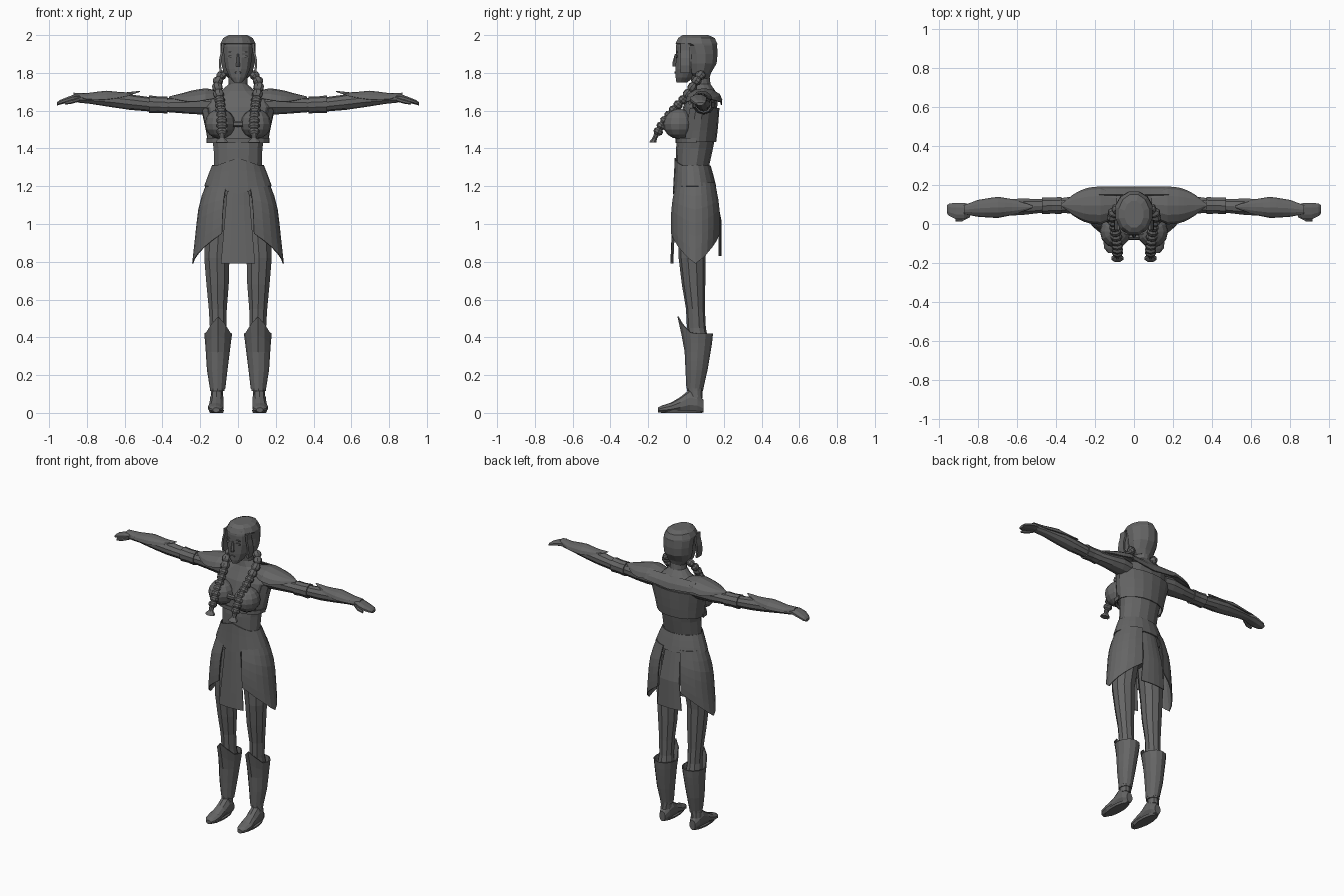
import bpy, bmesh, math
from mathutils import Vector

GREY = bpy.data.materials.new("dark grey")
GREY.diffuse_color = (0.13, 0.13, 0.13, 1)


def finish(name, bm, mirror=False, thick=0):
    bmesh.ops.recalc_face_normals(bm, faces=bm.faces)
    me = bpy.data.meshes.new(name)
    bm.to_mesh(me)
    bm.free()
    me.materials.append(GREY)
    ob = bpy.data.objects.new(name, me)
    bpy.context.collection.objects.link(ob)
    if thick:
        m = ob.modifiers.new("thickness", "SOLIDIFY")
        m.thickness, m.offset = thick, 0
    if mirror:
        m = ob.modifiers.new("mirror", "MIRROR")
        m.use_mirror_merge = False
    return ob


def loft(name, axis, rings, n=10, mirror=False):
    """Closed tube; ring = (position on axis, centre a, centre b, radius a, radius b)."""
    bm, loops = bmesh.new(), []
    for t, ca, cb, ra, rb in rings:
        loop = []
        for i in range(n):
            g = 2 * math.pi * (i + .5) / n
            p = [ca + ra * math.cos(g), cb + rb * math.sin(g)]
            p.insert("xyz".index(axis), t)
            loop.append(bm.verts.new(p))
        loops.append(loop)
    for a, b in zip(loops, loops[1:]):
        for i in range(n):
            bm.faces.new((a[i], a[(i + 1) % n], b[(i + 1) % n], b[i]))
    bm.faces.new(loops[0])
    bm.faces.new(loops[-1])
    return finish(name, bm, mirror)


def sheet(name, nu, nv, f, mirror=False, thick=.006):
    """Thin plate over a grid, f(u, v) -> point with u, v in 0..1."""
    bm = bmesh.new()
    g = [[bm.verts.new(f(i / nu, j / nv)) for j in range(nv + 1)] for i in range(nu + 1)]
    for i in range(nu):
        for j in range(nv):
            bm.faces.new((g[i][j], g[i + 1][j], g[i + 1][j + 1], g[i][j + 1]))
    bmesh.ops.remove_doubles(bm, verts=bm.verts, dist=1e-4)
    return finish(name, bm, mirror, thick)


def lerp(rows, t):
    """Blend table rows keyed by their first value."""
    if t <= rows[0][0]:
        return rows[0][1:]
    for a, b in zip(rows, rows[1:]):
        if t <= b[0]:
            k = (t - a[0]) / (b[0] - a[0])
            return [p + (q - p) * k for p, q in zip(a[1:], b[1:])]
    return rows[-1][1:]


# Torso and neck
loft("torso", "z", [(1.02, 0, .05, .10, .07), (1.20, 0, .045, .155, .10), (1.31, 0, .035, .13, .088),
     (1.40, 0, .045, .132, .098), (1.46, 0, .055, .143, .10), (1.54, 0, .06, .165, .098),
     (1.62, 0, .075, .19, .09), (1.67, 0, .09, .165, .08), (1.705, 0, .09, .09, .065),
     (1.74, 0, .08, .052, .05), (1.82, 0, .07, .05, .05)], 14)

# Fitted vest around back and ribs
VEST = [(0, .055, .158, .102), (.4, .062, .170, .104), (1, .078, .195, .096)]
def vest(u, v):
    g = math.radians(-35 + 250 * u)
    cy, rx, ry = lerp(VEST, v)
    return (rx * math.cos(g), cy + ry * math.sin(g), 1.435 + .18 * v)
sheet("vest", 12, 3, vest)
sheet("vest_strap", 10, 1, lambda u, v: (.165 * math.cos(math.pi * (1 + u)),
      .055 - .108 * abs(math.sin(math.pi * u)) ** .7, 1.43 + .025 * v))

# Bust cups and clasp
bm = bmesh.new()
bmesh.ops.create_uvsphere(bm, u_segments=12, v_segments=8, radius=.08)
for v in bm.verts:
    v.co = Vector((v.co.x + .095, v.co.y * 1.05 - .038, v.co.z + 1.53))
finish("bust_cup", bm, True)
loft("clasp", "x", [(-.025, -.07, 1.53, .012, .016), (.025, -.07, 1.53, .012, .016)], 6)

# Head, hair, nose, eyes and brows
loft("face", "z", [(1.75, 0, -.022, .022, .03), (1.775, 0, -.008, .045, .048), (1.82, 0, .005, .066, .062),
     (1.88, 0, .01, .077, .066), (1.94, 0, .01, .08, .066), (1.97, 0, .01, .07, .06)], 12)
loft("hair", "z", [(1.77, 0, .085, .05, .04), (1.80, 0, .075, .078, .06), (1.85, 0, .08, .092, .085),
     (1.90, 0, .08, .096, .09), (1.945, 0, .07, .097, .098), (1.955, 0, .055, .097, .115),
     (1.985, 0, .055, .08, .10), (2.0, 0, .05, .05, .07)], 12)
sheet("hair_side", 2, 4, lambda u, v: (.08 + .016 * math.sin(math.pi * min(v + .2, 1)), -.03 + .05 * u,
      1.80 + .155 * v), True, .012)
loft("nose", "z", [(1.835, 0, -.055, .013, .016), (1.85, 0, -.055, .011, .018), (1.90, 0, -.053, .006, .006)], 6)
for part, z, h in (("eye", 1.888, .008), ("brow", 1.91, .005)):
    loft(part, "y", [(-.054, .034, z, .018, h), (-.046, .034, z, .018, h)], 6, True)
loft("lips", "y", [(-.06, 0, 1.802, .016, .006), (-.045, 0, 1.802, .02, .008)], 6)

# Braids made of beads, each with a flared tail
PATH = [(0, .075, .085, 1.80), (.15, .115, .055, 1.755), (.35, .10, 0, 1.675),
        (.6, .09, -.07, 1.60), (.8, .085, -.12, 1.54), (1, .085, -.155, 1.475)]
N = 11
for i in range(N):
    a = Vector(lerp(PATH, i / N))
    b = Vector(lerp(PATH, (i + 1) / N))
    bm = bmesh.new()
    bmesh.ops.create_uvsphere(bm, u_segments=8, v_segments=5, radius=1)
    rot = (b - a).to_track_quat("Z", "Y")
    for v in bm.verts:
        v.co = (a + b) / 2 + rot @ Vector((v.co.x * .03, v.co.y * .026, v.co.z * (b - a).length * .66))
    finish("braid_bead", bm, True)
loft("braid_tail", "z", [(1.432, .085, -.176, .033, .02), (1.442, .085, -.172, .03, .018),
     (1.455, .085, -.165, .014, .014), (1.485, .085, -.15, .018, .018)], 8, True)

# Arms and hands
loft("arm", "x", [(.13, .09, 1.63, .06, .05), (.20, .095, 1.635, .06, .055), (.28, .098, 1.63, .05, .045),
     (.37, .095, 1.63, .04, .038), (.47, .093, 1.634, .037, .038), (.57, .088, 1.645, .044, .041),
     (.66, .085, 1.655, .045, .038), (.78, .08, 1.662, .034, .026), (.85, .072, 1.665, .03, .022)], 10, True)
loft("arm_band", "x", [(.372, .095, 1.63, .046, .046), (.42, .094, 1.632, .043, .043),
     (.47, .093, 1.634, .045, .047)], 10, True)
loft("hand", "x", [(.83, .073, 1.667, .028, .021), (.87, .066, 1.666, .045, .02), (.91, .066, 1.655, .045, .016),
     (.945, .073, 1.643, .035, .013), (.958, .075, 1.636, .022, .009)], 8, True)
loft("thumb", "x", [(.84, .045, 1.66, .012, .012), (.88, .024, 1.648, .012, .011), (.915, .02, 1.64, .008, .008)], 6, True)

# Arched plates running along the arm: bracer and shoulder guard
def arch(rows):
    def f(u, v):
        x = rows[0][0] + (rows[-1][0] - rows[0][0]) * u
        cy, top, hw, drop = lerp(rows, x)
        g = math.pi * (v - .5)
        return (x, cy + hw * math.sin(g), top - drop * (1 - math.cos(g)))
    return f
sheet("bracer", 10, 6, arch([(.52, .088, 1.702, .003, .002), (.60, .087, 1.693, .034, .02),
      (.70, .085, 1.703, .052, .045), (.80, .08, 1.69, .04, .03), (.87, .073, 1.692, .02, .01)]), True)
sheet("shoulder_guard", 10, 6, arch([(.09, .10, 1.70, .06, .03), (.17, .095, 1.716, .095, .06),
      (.24, .095, 1.705, .088, .06), (.30, .097, 1.688, .06, .035), (.365, .097, 1.672, .006, .004)]), True)
sheet("back_mantle", 8, 2, lambda u, v: (.36 * (u - .5), .188 - .04 * v * v, 1.63 + .075 * v
      + .02 * abs(2 * u - 1) * (1 - v)))

# Flared belt with front peak
BELT = [(0, .045, .176, .112), (.6, .04, .152, .10), (1, .035, .134, .092)]
def belt(u, v):
    g = 2 * math.pi * u
    cy, rx, ry = lerp(BELT, v)
    peak = max(0, 1 - 7 * min(u, 1 - u))
    return (rx * math.sin(g), cy - ry * math.cos(g), 1.2 + .11 * v + peak * (.04 * v - .04 * (1 - v)))
sheet("belt", 20, 3, belt)

# Skirt: pointed side panels, straight front and back panels
SKIRT = [(.79, .24, .115), (.95, .222, .132), (1.05, .212, .132), (1.12, .20, .125), (1.22, .162, .105)]
def side_panel(u, v):
    a = 2 * u - 1
    g = math.radians(74 * a)
    z = 1.22 - v * (.43 - .16 * abs(a) ** 1.2)
    rx, ry = lerp(SKIRT, z)
    return (rx * math.cos(g) ** .75, .05 + ry * math.sin(g), z)
sheet("skirt_side", 10, 6, side_panel, True)
sheet("skirt_front", 4, 4, lambda u, v: ((2 * u - 1) * (.055 + .035 * v),
      -.062 - .018 * v + .01 * (2 * u - 1) ** 2, 1.2 - .41 * v))
sheet("skirt_back", 4, 4, lambda u, v: ((2 * u - 1) * (.055 + .035 * v),
      .15 + .035 * min(1, 2 * v) - .01 * (2 * u - 1) ** 2, 1.2 - .37 * v))

# Legs
loft("leg", "z", [(.08, .113, .052, .033, .036), (.14, .108, .048, .034, .037), (.25, .11, .055, .045, .05),
     (.36, .105, .065, .055, .058), (.45, .105, .055, .046, .05), (.55, .107, .05, .05, .05),
     (.68, .108, .04, .062, .062), (.82, .112, .032, .07, .071), (1.0, .10, .04, .082, .085),
     (1.15, .085, .045, .08, .088)], 10, True)

# Greaves with a raised knee point
GREAVE = [(0, .108, .047, .038, .042), (.35, .11, .056, .052, .056), (.8, .106, .064, .064, .07),
          (1, .105, .064, .071, .076)]
def greave(u, v):
    g = 2 * math.pi * u
    cx, cy, rx, ry = lerp(GREAVE, v)
    front = max(0, math.cos(g)) ** 4
    k = max(0, v - .7) / .3
    return (cx + rx * math.sin(g), cy - ry * math.cos(g) - .03 * front * k,
            .13 + .29 * v + .09 * front * k)
sheet("greave", 12, 6, greave, True)

# Shoes with an ankle strap
loft("shoe", "y", [(.092, .112, .035, .022, .034), (.06, .112, .055, .036, .055), (.02, .112, .062, .038, .062),
     (-.03, .114, .042, .038, .042), (-.08, .117, .027, .043, .027), (-.125, .118, .02, .036, .02),
     (-.148, .116, .015, .018, .013)], 10, True)
loft("sole", "z", [(0, .114, -.025, .036, .108), (.014, .114, -.025, .042, .116)], 12, True)
loft("ankle_strap", "z", [(.115, .109, .048, .04, .043), (.14, .108, .048, .041, .044)], 10, True)
